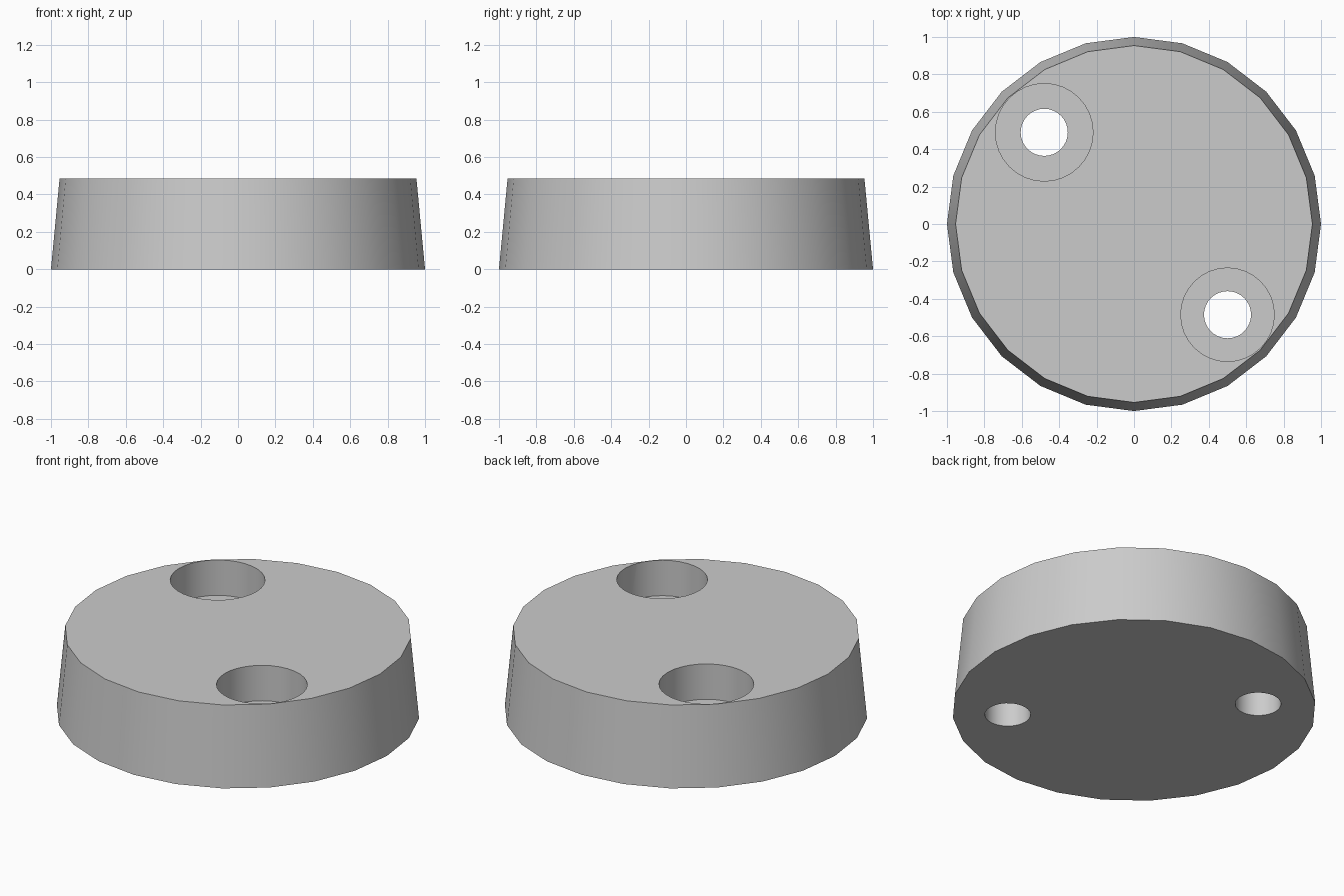
import bpy
import math

HEIGHT = 0.485
LEDGE = 0.27

default = bpy.data.objects.get("Cube")
if default:
    bpy.data.objects.remove(default, do_unlink=True)

grey = bpy.data.materials.new("plain grey")
grey.use_nodes = True
colour = (0.6, 0.6, 0.6, 1)
grey.diffuse_color = colour
grey.node_tree.nodes["Principled BSDF"].inputs["Base Color"].default_value = colour


def frustum(name, x, y, z0, z1, r0, r1, sides):
    """Straight or tapered round block between two heights."""
    bpy.ops.mesh.primitive_cone_add(vertices=sides, radius1=r0, radius2=r1,
                                    depth=z1 - z0, location=(x, y, (z0 + z1) / 2))
    obj = bpy.context.object
    obj.name = name
    obj.data.materials.clear()
    obj.data.materials.append(grey)
    return obj


def cut(target, cutter):
    """Subtract the cutter from the target and discard it."""
    cutter.hide_render = True
    mod = target.modifiers.new(cutter.name, "BOOLEAN")
    mod.operation = "DIFFERENCE"
    mod.solver = "EXACT"
    mod.object = cutter
    bpy.context.view_layer.objects.active = target
    bpy.ops.object.modifier_apply(modifier=mod.name)
    bpy.data.objects.remove(cutter, do_unlink=True)


# Tapered disc
disc = frustum("tapered_disc", 0, 0, 0, HEIGHT, 1, 0.954, 24)

# Two counterbored screw holes on a diagonal
for x, y, radius in ((-0.48, 0.49, 0.261), (0.50, -0.485, 0.25)):
    cut(disc, frustum("counterbore", x, y, LEDGE, HEIGHT + 0.1, radius, radius, 32))
    cut(disc, frustum("through_hole", x, y, -0.1, HEIGHT, 0.126, 0.126, 32))

# Smooth walls with sharp rims
bpy.ops.object.select_all(action="DESELECT")
disc.select_set(True)
bpy.context.view_layer.objects.active = disc
bpy.ops.object.shade_smooth_by_angle(angle=math.radians(30))
